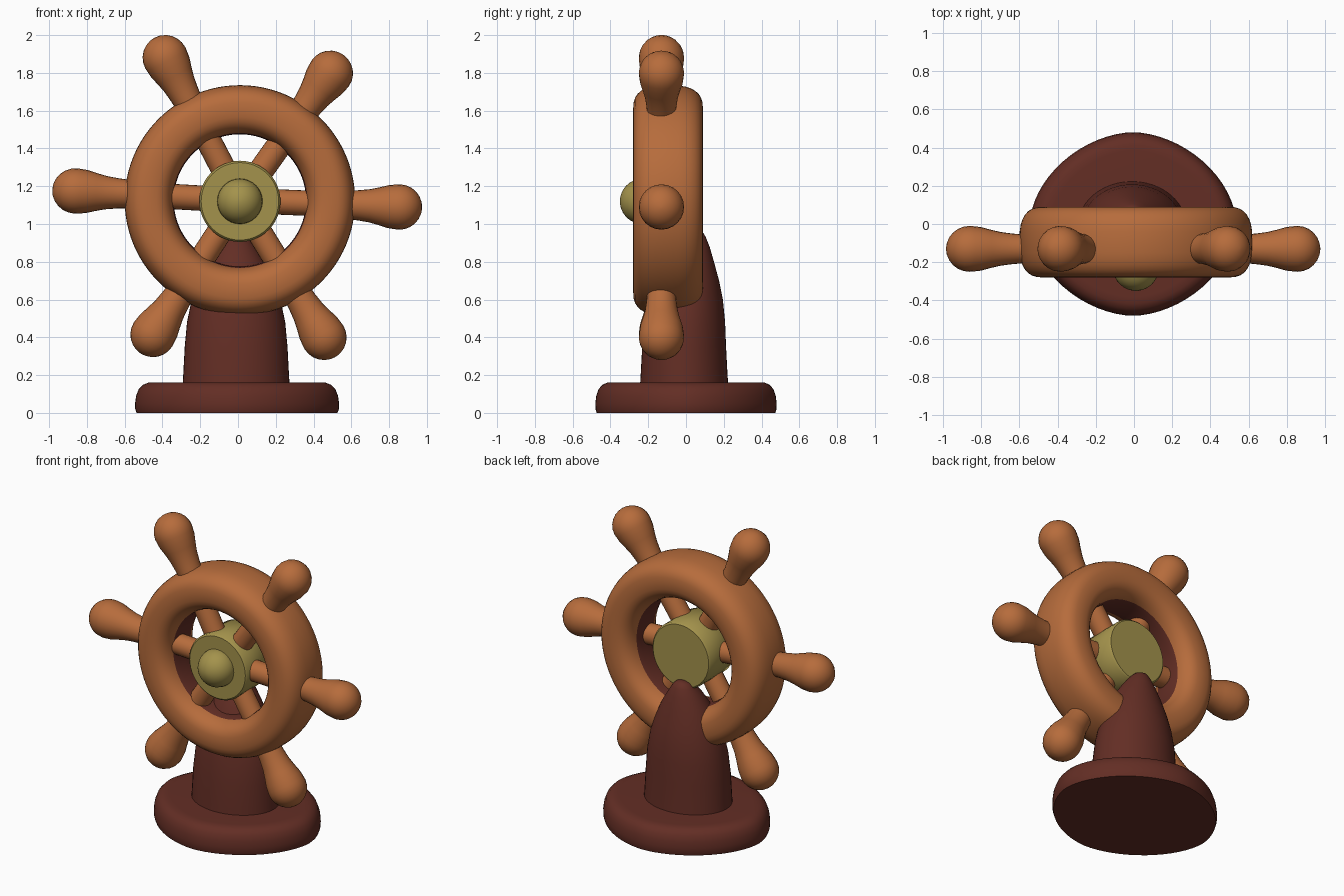
import bpy, bmesh, math
from mathutils import Vector, Matrix

if "Cube" in bpy.data.objects:
    bpy.data.objects.remove(bpy.data.objects["Cube"])

CX, CZ = 0.01, 1.125      # wheel centre
TAU = math.tau


def material(name, rgb):
    m = bpy.data.materials.new(name)
    m.diffuse_color = (*rgb, 1)
    m.use_nodes = True
    m.node_tree.nodes["Principled BSDF"].inputs["Base Color"].default_value = m.diffuse_color
    return m


wood = material("warm wood", (0.47, 0.15, 0.045))
dark = material("dark red wood", (0.125, 0.027, 0.018))
brass = material("dull brass", (0.37, 0.29, 0.072))


def spow(v, e):
    return math.copysign(abs(v) ** e, v)


def loft(name, rings, mats, closed=False, angle=45):
    """Skin a list of equal-length point rings; cap the ends unless closed."""
    bm = bmesh.new()
    vs = [[bm.verts.new(p) for p in r] for r in rings]
    n, m = len(vs[0]), len(vs)
    for i in range(m if closed else m - 1):
        a, b = vs[i], vs[(i + 1) % m]
        for j in range(n):
            k = (j + 1) % n
            bm.faces.new((a[j], a[k], b[k], b[j]))
    if not closed:
        bm.faces.new(vs[0][::-1])
        bm.faces.new(vs[-1])
    bmesh.ops.recalc_face_normals(bm, faces=bm.faces)
    me = bpy.data.meshes.new(name)
    bm.to_mesh(me)
    bm.free()
    ob = bpy.data.objects.new(name, me)
    bpy.context.collection.objects.link(ob)
    for mt in mats:
        me.materials.append(mt)
    bpy.ops.object.select_all(action='DESELECT')
    ob.select_set(True)
    bpy.context.view_layer.objects.active = ob
    bpy.ops.object.shade_smooth_by_angle(angle=math.radians(angle))
    return ob


def oval(rx, ry, cx, cy, z, p=2.0, n=64):
    return [(cx + rx * spow(math.cos(TAU * i / n), 2 / p),
             cy + ry * spow(math.sin(TAU * i / n), 2 / p), z) for i in range(n)]


def lathe(name, profile, origin, axis, mat, n=32):
    """Revolve (distance, radius) points about an axis."""
    rot = Vector((0, 0, 1)).rotation_difference(Vector(axis)).to_matrix()
    rings = [[Vector(origin) + rot @ Vector((r * math.cos(TAU * i / n),
              r * math.sin(TAU * i / n), d)) for i in range(n)] for d, r in profile]
    return loft(name, rings, [mat])


# Base: slightly pointed oval slab with a rounded top edge
base = [(0.0, 0.985), (0.02, 0.998), (0.05, 1.0), (0.09, 0.99), (0.125, 0.965),
        (0.148, 0.925), (0.16, 0.87), (0.162, 0.8)]
loft("base", [oval(0.54 * s, 0.48 * s, -0.005, 0, z, 1.8) for z, s in base], [dark])

# Pedestal: tapering dome leaning to the back of the hub (z, rx, ry, cy)
ped = [(0.12, 0.285, 0.235, -0.01), (0.2, 0.28, 0.23, -0.01), (0.35, 0.272, 0.222, -0.01),
       (0.48, 0.26, 0.212, -0.005), (0.6, 0.235, 0.195, 0.0), (0.7, 0.2, 0.17, 0.005),
       (0.8, 0.155, 0.135, 0.013), (0.88, 0.105, 0.1, 0.025), (0.93, 0.07, 0.065, 0.04),
       (0.955, 0.045, 0.04, 0.05), (0.965, 0.015, 0.015, 0.055)]
loft("pedestal", [oval(rx, ry, -0.01, cy, z, 2, 48) for z, rx, ry, cy in ped], [dark])

# Wheel rim: torus with a squarish oval section, dark band on the inside
SEG, SEC = 96, 32
rings = []
for i in range(SEG):
    a = TAU * i / SEG
    ring = []
    for j in range(SEC):
        t = TAU * j / SEC
        r = 0.48 + 0.13 * spow(math.cos(t), 2 / 2.7)
        ring.append((CX + r * math.cos(a), -0.095 + 0.185 * spow(math.sin(t), 2 / 2.7),
                     CZ + r * math.sin(a)))
    rings.append(ring)
rim = loft("wheel_rim", rings, [wood, dark], closed=True)
for f in rim.data.polygons:
    c = f.center
    if math.hypot(c.x - CX, c.z - CZ) < 0.385 and abs(c.y + 0.095) < 0.1:
        f.material_index = 1

# Spokes with bulbous handles, one profile pointed at each knob
R = 0.12
spoke = [(0.05, 0.067), (0.45, 0.067), (0.56, 0.074), (0.63, 0.08), (0.69, 0.088),
         (0.74, 0.1), (0.79, 0.114)]
spoke += [(0.848 + R * math.sin(t), R * math.cos(t))
          for t in [math.radians(d) for d in (-10, 0, 15, 30, 45, 60, 75, 87)]]
knobs = [(-0.86, 1.175), (-0.385, 1.88), (0.49, 1.80), (0.855, 1.09), (0.455, 0.40), (-0.45, 0.415)]
for i, (x, z) in enumerate(knobs):
    d = Vector((x - CX, 0, z - CZ))
    k = d.length / 0.848
    lathe(f"spoke_handle_{i + 1}", [(t * k, r) for t, r in spoke],
          (CX, -0.13, CZ), d.normalized(), wood, 24)

# Hub drum and front boss
lathe("hub", [(-0.04, 0.205), (-0.03, 0.215), (0.22, 0.215), (0.23, 0.205)],
      (CX, 0, CZ - 0.005), (0, -1, 0), brass, 48)
boss = [(0.23 + 0.12 * math.sin(t), 0.12 * math.cos(t))
        for t in [math.radians(d) for d in (-20, 0, 12, 24, 36, 48, 60, 72, 82, 88)]]
lathe("hub_boss", boss, (CX, 0, CZ - 0.005), (0, -1, 0), brass, 32)
